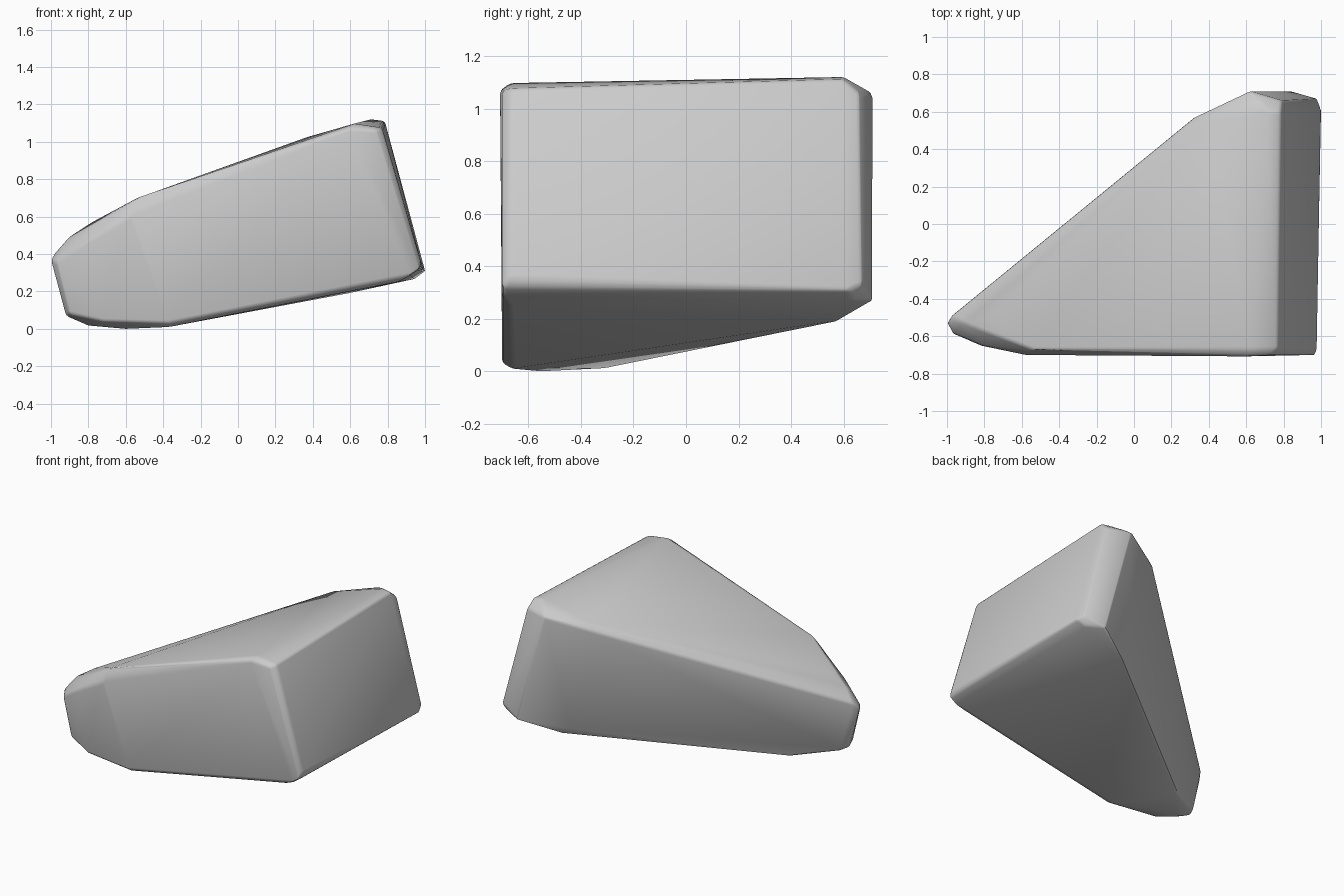
import bpy, bmesh, math

if "Cube" in bpy.data.objects:
    bpy.data.objects.remove(bpy.data.objects["Cube"])

# Key corners of the tilted, tapered wedge
tip = [(-1, -.53, .37), (-.92, -.53, .07), (-.975, -.49, .41), (-.89, -.47, .06),
       (-.91, -.53, .485), (-.97, -.585, .36), (-.90, -.59, .08)]
front_left = [(-.82, -.65, .46), (-.78, -.50, .57), (-.72, -.66, .04), (-.80, -.54, .018),
              (-.58, -.70, .60), (-.54, -.67, .70), (-.37, -.70, .03), (-.37, -.66, .01)]
base = [(-.60, -.55, 0), (-.62, -.30, .012)]
front_right = [(.62, -.67, 1.097), (.77, -.67, 1.075), (.74, -.70, 1.06), (.60, -.705, 1.07),
               (.97, -.70, .32), (.978, -.67, .36), (.92, -.70, .285), (.85, -.67, .25)]
back_right = [(.72, .60, 1.122), (.785, .60, 1.11), (.79, .66, 1.06), (.62, .71, 1.06),
              (1, .62, .31), (.98, .67, .33), (.95, .64, .268), (.84, .71, .27)]
back_left = [(.37, .55, 1.025), (.32, .57, .98), (.52, .575, .24), (.58, .57, .188)]

# Stretch a hull over the corners
bm = bmesh.new()
for p in tip + front_left + base + front_right + back_right + back_left:
    bm.verts.new(p)
res = bmesh.ops.convex_hull(bm, input=bm.verts[:])
bmesh.ops.delete(bm, geom=[v for v in bm.verts if not v.link_faces], context='VERTS')
bmesh.ops.recalc_face_normals(bm, faces=bm.faces[:])
me = bpy.data.meshes.new("wedge_block")
bm.to_mesh(me)
bm.free()
block = bpy.data.objects.new("wedge_block", me)
bpy.context.collection.objects.link(block)

# Soften the hard edges
bev = block.modifiers.new("soft_edges", 'BEVEL')
bev.width = .015
bev.segments = 2
bev.limit_method = 'ANGLE'
bev.angle_limit = math.radians(25)
bpy.context.view_layer.objects.active = block
block.select_set(True)
bpy.ops.object.modifier_apply(modifier=bev.name)
bpy.ops.object.shade_smooth_by_angle(angle=math.radians(40))
